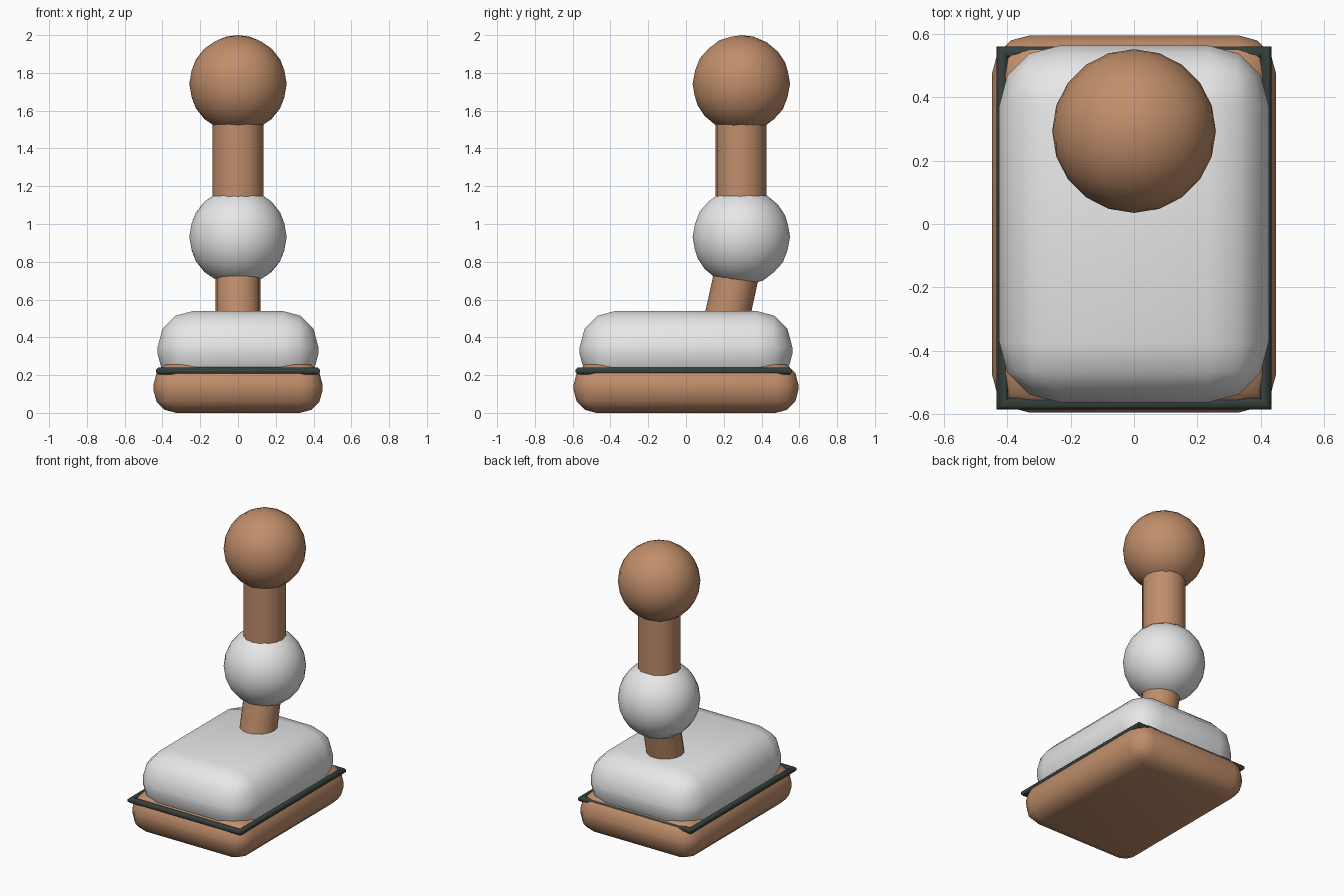
import bpy, bmesh, math
from mathutils import Vector

if "Cube" in bpy.data.objects:
    bpy.data.objects.remove(bpy.data.objects["Cube"])


def material(name, rgb):
    m = bpy.data.materials.new(name)
    m.diffuse_color = (*rgb, 1)
    m.use_nodes = True
    m.node_tree.nodes["Principled BSDF"].inputs["Base Color"].default_value = m.diffuse_color
    return m


BROWN = material("tan brown", (0.53, 0.27, 0.145))
WHITE = material("off white", (0.80, 0.80, 0.80))
DARK = material("dark grey green", (0.035, 0.05, 0.045))


def finish(name, bm, mat, angle):
    bmesh.ops.recalc_face_normals(bm, faces=bm.faces[:])
    mesh = bpy.data.meshes.new(name)
    bm.to_mesh(mesh)
    bm.free()
    mesh.materials.append(mat)
    obj = bpy.data.objects.new(name, mesh)
    bpy.context.collection.objects.link(obj)
    bpy.ops.object.select_all(action='DESELECT')
    obj.select_set(True)
    bpy.context.view_layer.objects.active = obj
    bpy.ops.object.shade_smooth_by_angle(angle=math.radians(angle))
    return obj


def rounded_box(name, size, z, radius, mat):
    bm = bmesh.new()
    bmesh.ops.create_cube(bm, size=1)
    bmesh.ops.scale(bm, vec=size, verts=bm.verts)
    bmesh.ops.translate(bm, vec=(0, 0, z), verts=bm.verts)
    bmesh.ops.bevel(bm, geom=bm.edges[:], offset=radius, segments=3,
                    profile=0.5, affect='EDGES')
    return finish(name, bm, mat, 50)


def ball(name, loc, radius, mat):
    bm = bmesh.new()
    bmesh.ops.create_icosphere(bm, subdivisions=3, radius=radius)
    for v in bm.verts:  # quarter turn about z, then place
        v.co = Vector((-v.co.y, v.co.x, v.co.z)) + Vector(loc)
    return finish(name, bm, mat, 50)


def rod(name, start, end, radius, mat):
    a, b = Vector(start), Vector(end)
    bm = bmesh.new()
    bmesh.ops.create_cone(bm, cap_ends=True, segments=16, radius1=radius,
                          radius2=radius, depth=(b - a).length)
    turn = (b - a).to_track_quat('Z', 'Y')
    for v in bm.verts:
        v.co = turn @ v.co + (a + b) / 2
    return finish(name, bm, mat, 50)


def trim_ring(name, hx, y0, y1, z, r, mat):
    # round wire swept around a rectangle with mitred corners
    bm = bmesh.new()
    rings = []
    for x, y, sx, sy in ((-hx, y0, -1, -1), (hx, y0, 1, -1),
                         (hx, y1, 1, 1), (-hx, y1, -1, 1)):
        ring = []
        for i in range(8):
            a = math.tau * (i + 0.5) / 8
            c, s = r * math.cos(a), r * math.sin(a)
            ring.append(bm.verts.new((x + sx * c, y + sy * c, z + s)))
        rings.append(ring)
    for k in range(4):
        p, q = rings[k], rings[(k + 1) % 4]
        for i in range(8):
            j = (i + 1) % 8
            bm.faces.new((p[i], q[i], q[j], p[j]))
    return finish(name, bm, mat, 50)


# Foot: lower slab, upper body and the thin trim between them
rounded_box("base_slab", (0.895, 1.19, 0.27), 0.135, 0.12, BROWN)
rounded_box("upper_body", (0.85, 1.125, 0.42), 0.33, 0.19, WHITE)
trim_ring("trim_ring", 0.415, -0.567, 0.542, 0.222, 0.0195, DARK)

# Stick: leaning lower rod, joint, upright rod, top ball
rod("lower_rod", (0, 0.19, 0.38), (0, 0.295, 0.86), 0.119, BROWN)
ball("joint_ball", (0, 0.293, 0.932), 0.258, WHITE)
rod("upper_rod", (0, 0.291, 0.95), (0, 0.291, 1.72), 0.136, BROWN)
ball("top_ball", (0, 0.293, 1.742), 0.258, BROWN)
